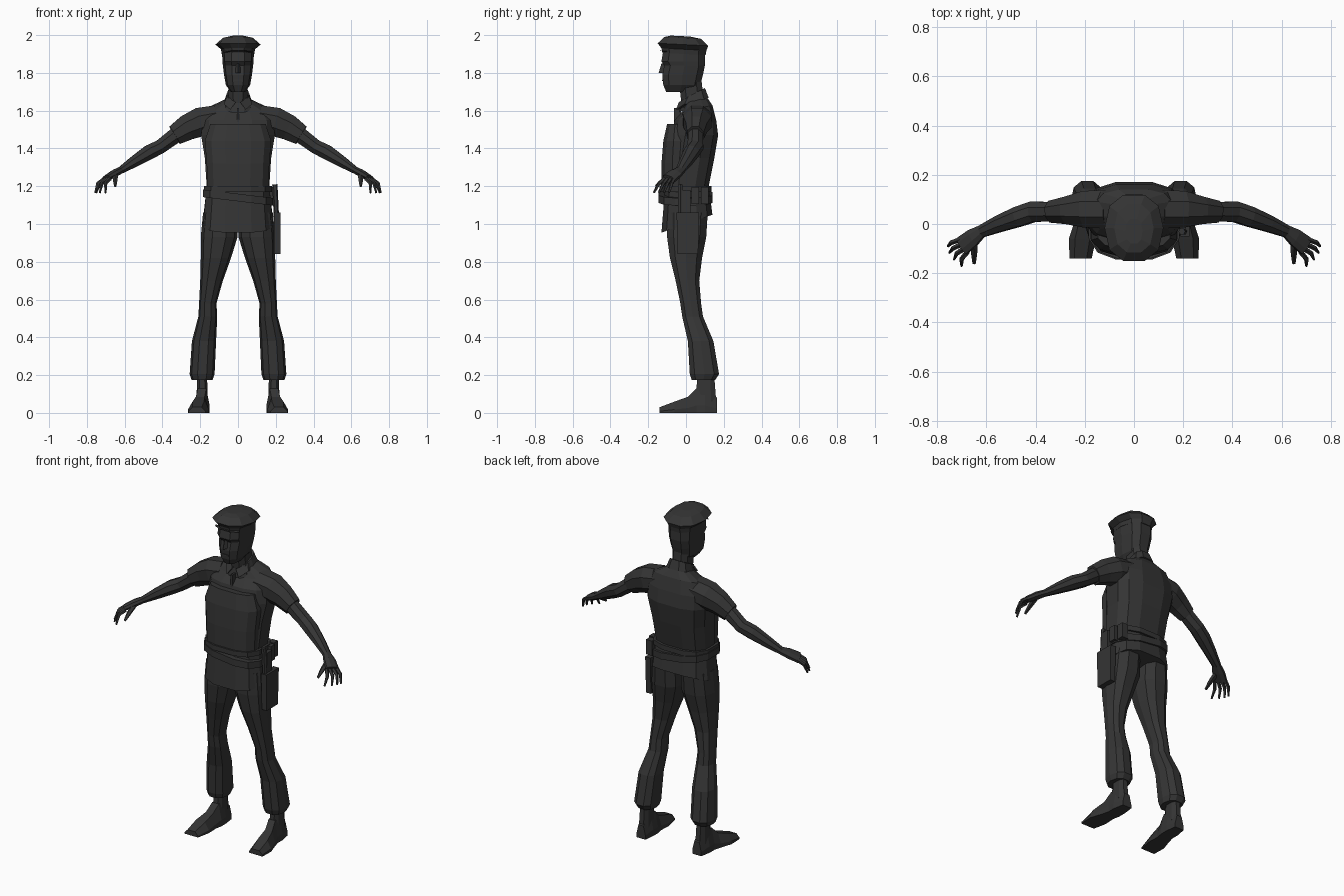
import bpy, bmesh, math
from mathutils import Vector

if "Cube" in bpy.data.objects:
    bpy.data.objects.remove(bpy.data.objects["Cube"], do_unlink=True)

charcoal = bpy.data.materials.new("dark charcoal")
charcoal.use_nodes = True
charcoal.diffuse_color = (.035, .035, .035, 1)
shader = charcoal.node_tree.nodes["Principled BSDF"]
shader.inputs["Base Color"].default_value = charcoal.diffuse_color


def skin(name, rings):
    """Bridge rings of points into a closed, flat-shaded object."""
    bm = bmesh.new()
    loops = [[bm.verts.new(point) for point in ring] for ring in rings]
    for lower, upper in zip(loops, loops[1:]):
        for i in range(len(lower)):
            bm.faces.new((lower[i - 1], lower[i], upper[i], upper[i - 1]))
    bm.faces.new(loops[0])
    bm.faces.new(loops[-1])
    bmesh.ops.recalc_face_normals(bm, faces=bm.faces)
    mesh = bpy.data.meshes.new(name)
    bm.to_mesh(mesh)
    bm.free()
    mesh.materials.append(charcoal)
    part = bpy.data.objects.new(name, mesh)
    bpy.context.collection.objects.link(part)
    return part


def signed_power(value, power):
    return math.copysign(abs(value) ** power, value)


def loft(name, sections, sides=10, power=.75, slope=0, centre=0, mirror=1):
    """Stack level sections of height, half width, front, back and shift."""
    rings = []
    for height, half_width, front, back, *shift in sections:
        middle = (front + back) / 2
        ring = []
        for i in range(sides):
            angle = math.tau * (i + .5) / sides
            reach = signed_power(math.cos(angle) / math.cos(math.pi / sides), power)
            x = centre + sum(shift) + half_width * signed_power(math.sin(angle), power)
            y = reach * (back - front) / 2
            ring.append((mirror * x, middle + y, height + slope * y))
        rings.append(ring)
    return skin(name, rings)


def tube(name, path, sides=6, mirror=1):
    """Sweep a section along stations of position, half depth and half height."""
    spots = [Vector(station[0]) for station in path]
    rings = []
    for k, (spot, depth, height) in enumerate(path):
        along = (spots[min(k + 1, len(spots) - 1)] - spots[max(k - 1, 0)]).normalized()
        across = Vector((0, 1, 0))
        across = (across - along * across.dot(along)).normalized()
        up = along.cross(across)
        ring = []
        for i in range(sides):
            angle = math.tau * (i + .5) / sides
            point = spots[k] + across * depth * math.cos(angle) + up * height * math.sin(angle)
            ring.append((mirror * point.x, point.y, point.z))
        rings.append(ring)
    return skin(name, rings)


def box(name, centre, size, taper=1):
    """Box whose bottom is scaled by the taper."""
    centre, half = Vector(centre), Vector(size) / 2
    corners = ((-1, -1), (1, -1), (1, 1), (-1, 1))
    return skin(name, [[centre + Vector((a * half.x * scale, b * half.y * scale, level * half.z))
                        for a, b in corners] for level, scale in ((-1, taper), (1, 1))])


# Shirt, its hem dipping at the front and its neckline rising to the back
shirt = loft("shirt", [
    (1, .19, -.13, .14), (1.2, .17, -.11, .12), (1.35, .18, -.1, .15),
    (1.47, .2, -.08, .17), (1.55, .195, -.06, .16), (1.61, .16, -.02, .14),
    (1.66, .06, 0, .11)], sides=12, power=.72)
for vertex in shirt.data.vertices:
    if vertex.co.z < 1.1:
        vertex.co.z += vertex.co.y * .35
    elif vertex.co.z > 1.6:
        vertex.co.z += (vertex.co.y - .05) * .2

# Front of the vest, standing proud of the chest
loft("vest_front", [(1.19, .165, -.13, .06), (1.32, .17, -.13, .06),
                    (1.44, .18, -.12, .06), (1.53, .15, -.1, .04)], sides=12, power=.7)
box("shirt_placket", (0, -.045, 1.57), (.012, .035, .09))

# Collar
loft("collar", [(1.63, .08, -.035, .12), (1.69, .06, -.02, .1)], slope=.5)

# Belts, one level and one slung across the hips
loft("belt", [(z, .184, -.14, .135) for z in (1.17, 1.2)], sides=12, power=.72)
slung_belt = loft("slung_belt", [(z, .19, -.145, .14) for z in (1.12, 1.16)],
                  sides=12, power=.72)
for vertex in slung_belt.data.vertices:
    vertex.co.z -= vertex.co.x * .12

# Gear on the left hip
box("holster", (.208, .01, .95), (.036, .12, .22), taper=.9)
box("holster_strap", (.2, 0, 1.11), (.024, .05, .14))
tube("baton", [((.195, -.03, 1.21), .014, .014), ((.21, -.03, .9), .014, .014)])
box("front_belt_pouch", (.18, .05, 1.15), (.04, .04, .09))
box("rear_belt_pouch", (.165, .1, 1.15), (.04, .04, .09))

# Neck and head
loft("neck", [(1.6, .05, -.02, .1), (1.78, .055, -.04, .08)], sides=8)
loft("head", [(1.7, .038, -.105, .04), (1.735, .064, -.12, .075), (1.79, .074, -.125, .09),
              (1.84, .08, -.115, .1), (1.86, .083, -.13, .1), (1.92, .084, -.12, .1)])
skin("nose", [[(-half, -.115, z), (half, -.115, z), (0, tip, z)]
              for half, tip, z in ((.01, -.13, 1.85), (.018, -.145, 1.8))])
box("mouth", (0, -.119, 1.76), (.045, .016, .008))

# Cap with flared crown and short visor
loft("cap", [(1.9, .086, -.125, .104), (1.925, .09, -.13, .108), (1.95, .12, -.15, .118),
             (1.985, .08, -.115, .08), (1.995, .035, -.08, .02)], power=.85, slope=-.05)
spread = (-.08, -.035, .035, .08)
skin("visor", [[(x, 7 * x * x - .15, 1.925 - abs(x) / 5) for x in spread],
               [(x, -.1, 1.915) for x in spread]])

for mirror, word in ((1, "left"), (-1, "right")):
    # Collar flap
    flap = ((.012, -.03, 1.645), (.04, -.045, 1.605), (.075, 0, 1.635), (.06, .02, 1.675))
    skin(word + "_collar_flap", [[(mirror * x, y + offset, z) for x, y, z in flap]
                                 for offset in (-.008, .008)])

    # Sleeve and bare arm
    tube(word + "_sleeve", [
        ((.11, .06, 1.56), .085, .075), ((.2, .06, 1.54), .08, .083),
        ((.27, .055, 1.51), .06, .073), ((.335, .05, 1.47), .048, .058)], sides=8, mirror=mirror)
    tube(word + "_arm", [
        ((.31, .05, 1.485), .042, .046), ((.41, .05, 1.41), .045, .04),
        ((.47, .03, 1.38), .044, .042), ((.55, 0, 1.33), .036, .032),
        ((.62, -.03, 1.285), .027, .02), ((.655, -.055, 1.267), .038, .022),
        ((.7, -.09, 1.24), .042, .018)], sides=8, mirror=mirror)

    # Four fingers fanned from the palm, and the thumb
    for finger in range(4):
        fan = finger / 3
        root = Vector((.705 - .027 * fan, -.062 - .054 * fan, 1.24))
        tip = Vector((.756 - .055 * fan * fan, -.09 - .08 * fan, 1.165))
        knuckle = (root + tip) / 2 + Vector((.012, 0, .012))
        tube(word + "_finger_" + str(finger + 1),
             [(root, .011, .012), (knuckle, .01, .01), (tip, .006, .005)],
             sides=5, mirror=mirror)
    tube(word + "_thumb", [((.65, -.07, 1.26), .016, .016), ((.65, -.12, 1.23), .013, .013),
                           ((.65, -.16, 1.2), .007, .007)], sides=5, mirror=mirror)

    # Flared trouser leg, leaning out from the hip to the hem
    loft(word + "_trouser_leg", [
        (.175, .056, .03, .155, .19), (.205, .066, .02, .175, .19), (.38, .064, .01, .145, .18),
        (.51, .05, -.02, .09, .16), (.58, .046, -.03, .08, .16), (.7, .06, -.055, .07, .14),
        (.82, .08, -.085, .085, .117), (.93, .097, -.1, .107, .1), (1.06, .09, -.1, .115, .095)],
        power=.85, mirror=mirror)

    # Ankle, and a shoe running from heel to toe
    loft(word + "_ankle", [(.06, .032, .05, .16), (.19, .028, .06, .15)],
         sides=8, centre=.19, mirror=mirror)
    shoe = []
    for y, middle, half, top in ((.165, .188, .03, .08), (.1, .19, .04, .13), (.055, .19, .04, .13),
                                 (.01, .2, .042, .085), (-.06, .21, .055, .06),
                                 (-.14, .217, .045, .03)):
        outline = ((-1, 0), (1, 0), (1, .3), (.55, 1), (-.55, 1), (-1, .3))
        shoe.append([(mirror * (middle + a * half), y, b * top) for a, b in outline])
    skin(word + "_shoe", shoe)
